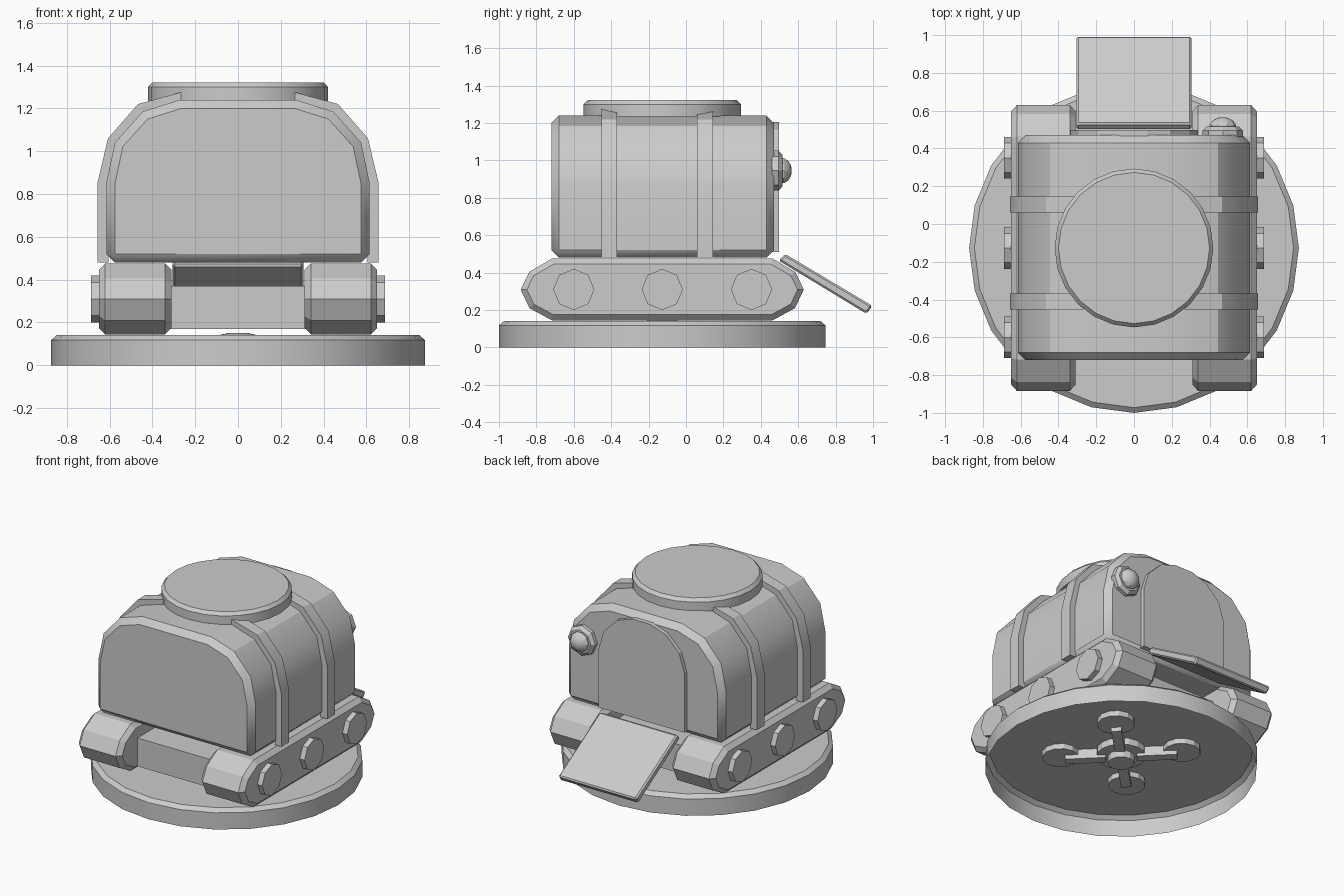
import bpy, bmesh, math
from mathutils import Vector, Matrix

if "Cube" in bpy.data.objects:
    bpy.data.objects.remove(bpy.data.objects["Cube"])

grey = bpy.data.materials.new("plain grey")
grey.diffuse_color = (0.6, 0.6, 0.6, 1)
grey.use_nodes = True
grey.node_tree.nodes["Principled BSDF"].inputs["Base Color"].default_value = grey.diffuse_color
CY = -0.127  # centre line of base, hatch and tracks along y


def finish(name, bm, bevel=0, mirror=False, smooth=False):
    bmesh.ops.recalc_face_normals(bm, faces=bm.faces)
    me = bpy.data.meshes.new(name)
    bm.to_mesh(me)
    bm.free()
    me.materials.append(grey)
    ob = bpy.data.objects.new(name, me)
    bpy.context.collection.objects.link(ob)
    if bevel:
        m = ob.modifiers.new("bevel", 'BEVEL')
        m.width, m.segments, m.limit_method = bevel, 1, 'ANGLE'
        m.angle_limit = math.radians(60)
    if mirror:
        ob.modifiers.new("mirror", 'MIRROR')
    if smooth:
        bpy.ops.object.select_all(action='DESELECT')
        ob.select_set(True)
        bpy.context.view_layer.objects.active = ob
        bpy.ops.object.shade_smooth_by_angle(angle=math.radians(30))
    return ob


def prism(name, pts, axis, a, b, **kw):
    """Extrude a 2D profile along x (profile y,z) or along y (profile x,z)."""
    bm = bmesh.new()
    place = (lambda u, v: (a, u, v)) if axis == 'x' else (lambda u, v: (u, a, v))
    face = bm.faces.new([bm.verts.new(place(*p)) for p in pts])
    res = bmesh.ops.extrude_face_region(bm, geom=[face])
    step = Vector((b - a, 0, 0)) if axis == 'x' else Vector((0, b - a, 0))
    bmesh.ops.translate(bm, vec=step, verts=[g for g in res["geom"] if isinstance(g, bmesh.types.BMVert)])
    return finish(name, bm, **kw)


def lathe(name, profile, sides, centre, turn=None, caps=(True, True), **kw):
    """Stack rings of (radius, height) around an axis through centre."""
    bm = bmesh.new()
    rings = [[bm.verts.new((r * math.cos(t), r * math.sin(t), h))
              for t in (2 * math.pi * i / sides for i in range(sides))] for r, h in profile]
    for lo, hi in zip(rings, rings[1:]):
        for i in range(sides):
            j = (i + 1) % sides
            bm.faces.new((lo[i], lo[j], hi[j], hi[i]))
    if caps[0]:
        bm.faces.new(rings[0])
    if caps[1]:
        bm.faces.new(rings[-1])
    bmesh.ops.transform(bm, matrix=Matrix.Translation(centre) @ (turn or Matrix()), verts=bm.verts)
    return finish(name, bm, **kw)


def both(half):
    """Complete a left half outline with its mirrored right half."""
    return half + [(-x, z) for x, z in reversed(half)]


# Round base, hollow underneath
lathe("base_disc", [(0.873, 0), (0.873, 0.118), (0.845, 0.142)], 24, (0, CY, 0),
      caps=(False, True), smooth=True)

# Turntable cross below the base: hub, pivot, arms and four feet
lathe("turntable_hub", [(0.16, 0.09), (0.16, 0.138)], 16, (0, CY, 0))
lathe("turntable_pivot", [(0.085, 0.04), (0.085, 0.142), (0.05, 0.15)], 12, (0, CY, 0))
for i in range(4):
    ang = math.pi / 4 + i * math.pi / 2
    d = Vector((math.cos(ang), math.sin(ang), 0))
    lathe("turntable_foot", [(0.12, 0.10), (0.12, 0.138)], 12, Vector((0, CY, 0)) + d * 0.39)
    arm = prism("turntable_arm", [(-0.033, 0.07), (0.033, 0.07), (0.033, 0.138), (-0.033, 0.138)],
                'x', 0.1, 0.36)
    arm.matrix_world = Matrix.Translation((0, CY, 0)) @ Matrix.Rotation(ang, 4, 'Z')

# Tracks with rounded ends, mirrored left and right
end = [(0.59, 0.145), (0.71, 0.21), (0.757, 0.31), (0.71, 0.405), (0.59, 0.475)]
track = [(CY + y, z) for y, z in end] + [(CY - y, z) for y, z in reversed(end)]
prism("track", track, 'x', 0.31, 0.65, bevel=0.03, mirror=True)

# Wheel caps
side_turn = Matrix.Rotation(math.pi / 2, 4, 'Y')
for y in (-0.60, -0.127, 0.35):
    lathe("wheel_cap", [(0.11, 0), (0.11, 0.057)], 8, (0.63, y, 0.31), side_turn, mirror=True)

# Chassis block between the tracks
prism("chassis", [(-0.32, 0.17), (0.32, 0.17), (0.32, 0.37), (-0.32, 0.37)], 'y', -0.68, 0.42)

# Cabin body with arched roof
body = [(-0.615, 0.48), (-0.615, 0.85), (-0.575, 1.04), (-0.445, 1.185), (-0.27, 1.24)]
prism("body", both(body), 'y', -0.72, 0.47, bevel=0.04, smooth=True)

# Raised bands that run up each side to the hatch
outer = [(0.657, 0.48), (0.657, 0.85), (0.607, 1.06), (0.467, 1.22), (0.267, 1.275)]
inner = [(0.267, 1.23), (0.44, 1.175), (0.565, 1.03), (0.605, 0.85), (0.605, 0.48)]
for y in (-0.453, 0.06):
    prism("band", outer + inner, 'y', y, y + 0.085, mirror=True, smooth=True)

# Roof hatch
lathe("hatch", [(0.42, 1.235), (0.42, 1.30), (0.40, 1.322)], 24, (0, CY, 0), smooth=True)

# Arched rear door
door = [(-0.335, 0.51), (-0.335, 0.93), (-0.295, 1.06), (-0.19, 1.165), (-0.07, 1.205)]
prism("door", both(door), 'y', 0.46, 0.497)

# Lowered ramp
ramp = [(0.495, 0.465), (0.53, 0.50), (0.997, 0.222), (0.965, 0.18)]
prism("ramp", ramp, 'x', -0.305, 0.305, bevel=0.01)

# Rear lamp: mount and dome
back_turn = Matrix.Rotation(-math.pi / 2, 4, 'X')
lathe("lamp_mount", [(0.107, 0), (0.107, 0.035), (0.085, 0.055)], 8, (0.47, 0.46, 0.945), back_turn)
lathe("lamp_dome", [(0.07, 0), (0.07, 0.02), (0.055, 0.042), (0.03, 0.056), (0.008, 0.06)],
      10, (0.47, 0.505, 0.945), back_turn, smooth=True)
